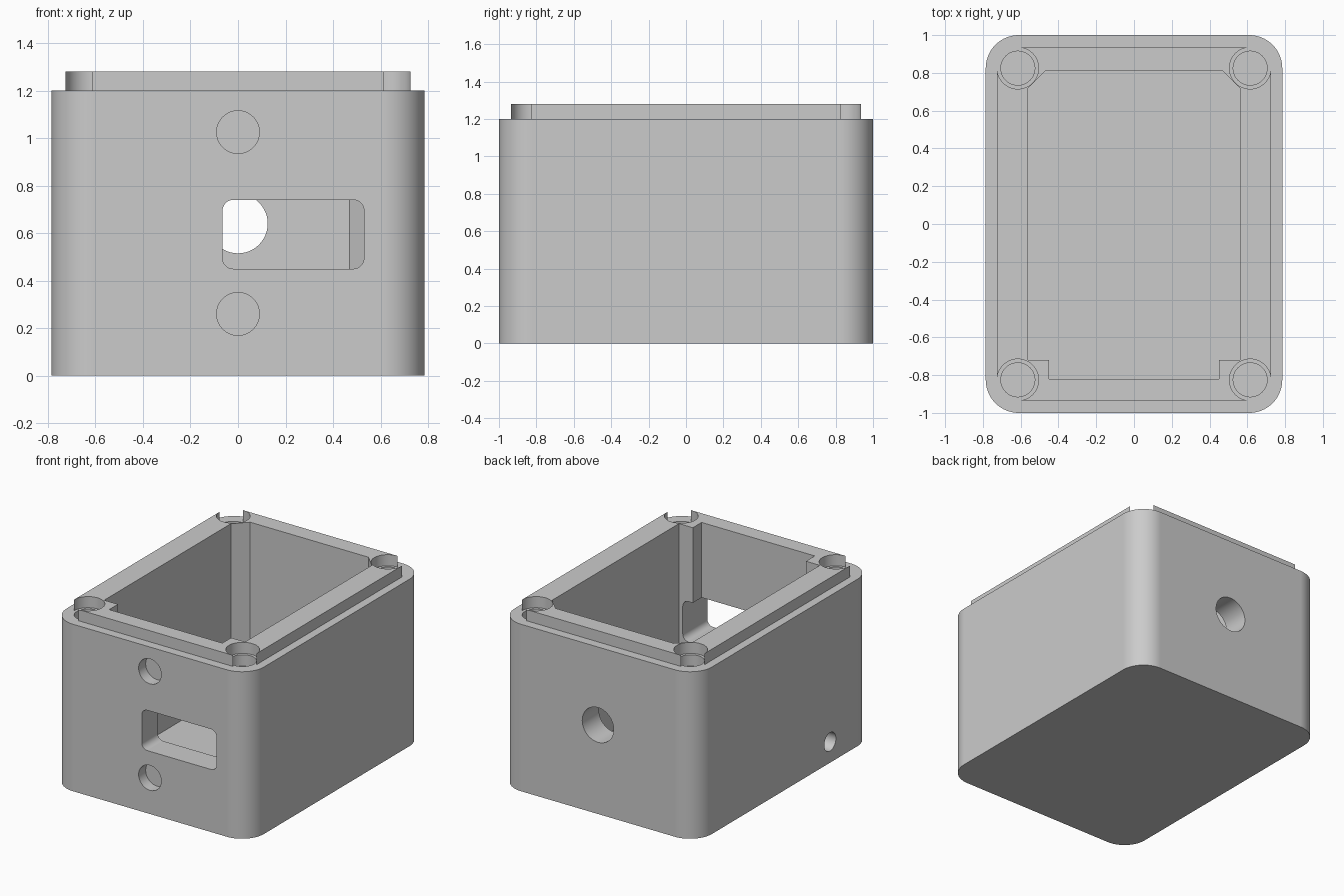
import bpy, bmesh, math

start_cube = bpy.data.objects.get("Cube")
if start_cube:
    bpy.data.objects.remove(start_cube, do_unlink=True)

# Material
grey = bpy.data.materials.new("plain_grey")
grey.use_nodes = True
colour = (0.6, 0.6, 0.6, 1)
grey.diffuse_color = colour
grey.node_tree.nodes["Principled BSDF"].inputs["Base Color"].default_value = colour


def arc(cx, cy, r, a0, a1, n):
    return [(cx + r * math.cos(math.radians(a0 + (a1 - a0) * i / n)),
             cy + r * math.sin(math.radians(a0 + (a1 - a0) * i / n))) for i in range(n + 1)]


def circle(cx, cy, r, n=48):
    return arc(cx, cy, r, 0, 360, n)[:-1]


def rounded_rect(x0, x1, y0, y1, r, n):
    pts = []
    corners = [(x1 - r, y1 - r), (x0 + r, y1 - r), (x0 + r, y0 + r), (x1 - r, y0 + r)]
    for k, (cx, cy) in enumerate(corners):
        pts += arc(cx, cy, r, 90 * k, 90 * k + 90, n)
    return pts


def prism(name, outline, lo, hi, axis="z"):
    """Extrude a 2D outline along an axis."""
    place = {"z": lambda u, v, w: (u, v, w),
             "y": lambda u, v, w: (u, w, v),
             "x": lambda u, v, w: (w, u, v)}[axis]
    bm = bmesh.new()
    low = [bm.verts.new(place(u, v, lo)) for u, v in outline]
    high = [bm.verts.new(place(u, v, hi)) for u, v in outline]
    bm.faces.new(low)
    bm.faces.new(high)
    for i in range(len(low)):
        j = (i + 1) % len(low)
        bm.faces.new((low[i], low[j], high[j], high[i]))
    bmesh.ops.recalc_face_normals(bm, faces=bm.faces)
    mesh = bpy.data.meshes.new(name)
    bm.to_mesh(mesh)
    bm.free()
    mesh.materials.append(grey)
    obj = bpy.data.objects.new(name, mesh)
    bpy.context.collection.objects.link(obj)
    return obj


def combine(target, other, operation):
    """Apply a boolean and discard the helper."""
    bpy.context.view_layer.objects.active = target
    mod = target.modifiers.new("combine", "BOOLEAN")
    mod.operation = operation
    mod.solver = "EXACT"
    mod.object = other
    bpy.ops.object.modifier_apply(modifier=mod.name)
    bpy.data.objects.remove(other, do_unlink=True)


# Outer shell
box = prism("enclosure_box", rounded_rect(-0.785, 0.785, -1, 1, 0.175, 20), 0, 1.2)

# Raised lip, bitten away by a round recess at each corner
px, py, recess = 0.615, 0.825, 0.11
posts = [(px, py), (-px, py), (-px, -py), (px, -py)]
lip_outline = []
for k, (cx, cy) in enumerate(posts):
    lip_outline += arc(cx, cy, recess, 90 * k, 90 * k - 270, 36)
combine(box, prism("lip", lip_outline, 1.1, 1.28), "UNION")

# Cavity: square posts at the front, chamfers at the back
half = [(0.45, -0.82), (0.45, -0.72), (0.56, -0.72), (0.56, 0.72), (0.47, 0.81)]
cavity = half + [(-x, y) for x, y in reversed(half)]
combine(box, prism("cavity", cavity, 0.08, 1.5), "DIFFERENCE")

# Blind round pockets: four corners and two on the front
for cx, cy in posts:
    combine(box, prism("corner_pocket", circle(cx, cy, 0.09), 1.12, 1.4), "DIFFERENCE")
for z in (0.26, 1.025):
    combine(box, prism("front_pocket", circle(0, z, 0.09), -1.1, -0.92, "y"), "DIFFERENCE")

# Through openings: front slot, rear cable hole, small side hole
slot = rounded_rect(-0.065, 0.53, 0.45, 0.74, 0.045, 8)
combine(box, prism("front_slot", slot, -1.1, -0.65, "y"), "DIFFERENCE")
combine(box, prism("rear_hole", circle(0, 0.64, 0.125), 0.7, 1.1, "y"), "DIFFERENCE")
combine(box, prism("side_hole", circle(-0.515, 0.15, 0.066), -0.9, -0.5, "x"), "DIFFERENCE")

# Shading
bpy.ops.object.select_all(action="DESELECT")
box.select_set(True)
bpy.context.view_layer.objects.active = box
bpy.ops.object.shade_smooth_by_angle(angle=math.radians(30))
weighted = box.modifiers.new("flat_walls", "WEIGHTED_NORMAL")
weighted.keep_sharp = True
